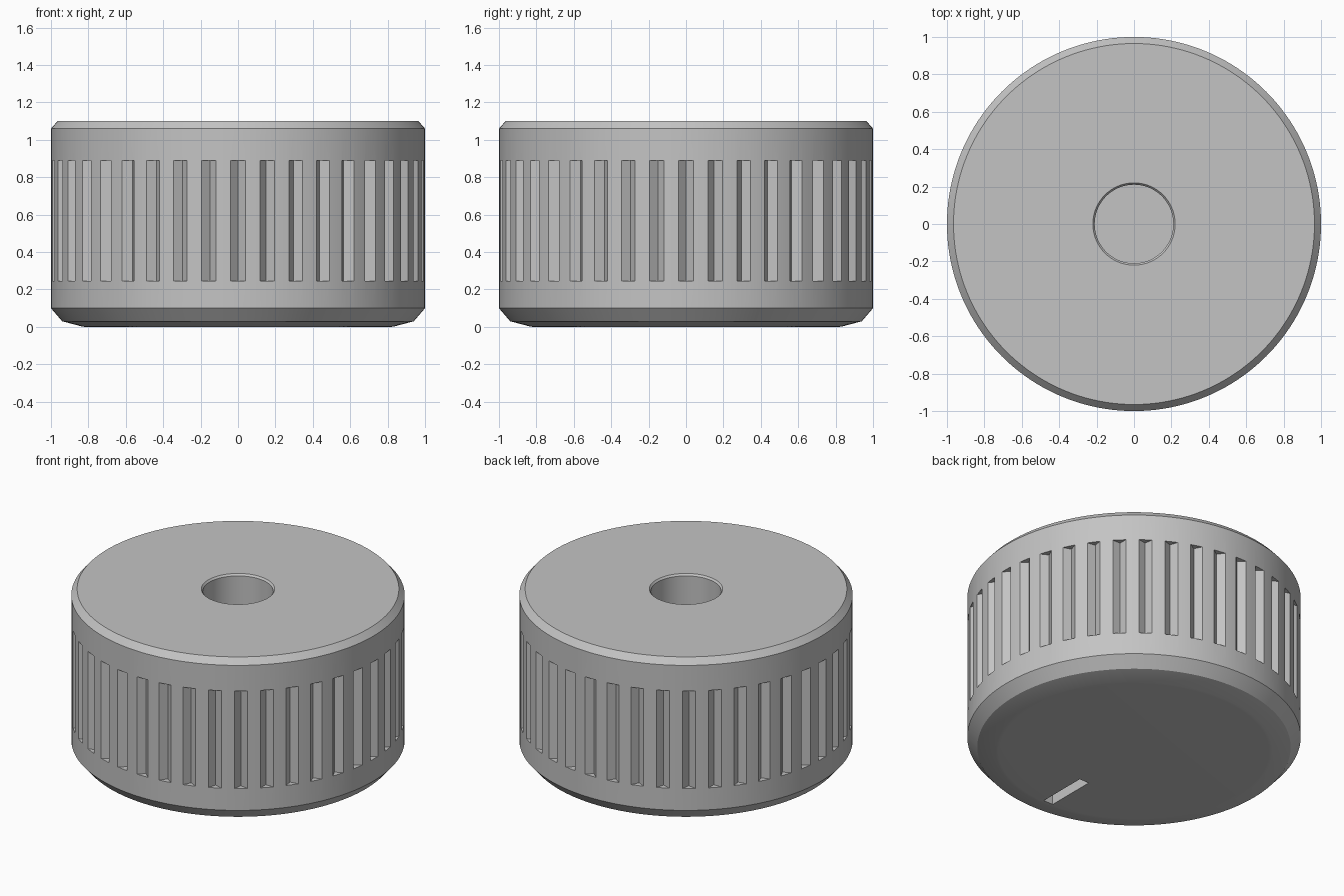
import bpy, bmesh, math

if "Cube" in bpy.data.objects:
    bpy.data.objects.remove(bpy.data.objects["Cube"])

SEG = 160
GROOVES = 40

grey = bpy.data.materials.new("plain grey")
grey.diffuse_color = (0.55, 0.55, 0.55, 1)
grey.use_nodes = True
grey.node_tree.nodes["Principled BSDF"].inputs["Base Color"].default_value = grey.diffuse_color


def make_object(name, bm):
    bmesh.ops.recalc_face_normals(bm, faces=bm.faces)
    mesh = bpy.data.meshes.new(name)
    bm.to_mesh(mesh)
    bm.free()
    mesh.materials.append(grey)
    ob = bpy.data.objects.new(name, mesh)
    bpy.context.collection.objects.link(ob)
    return ob


def lathe(name, profile):
    """Turn an (r, z) profile around z, closing both ends with flat discs."""
    bm = bmesh.new()
    rings = []
    for r, z in profile:
        rings.append([bm.verts.new((r * math.cos(2 * math.pi * i / SEG),
                                    r * math.sin(2 * math.pi * i / SEG), z))
                      for i in range(SEG)])
    for a, b in zip(rings, rings[1:]):
        for i in range(SEG):
            j = (i + 1) % SEG
            bm.faces.new((a[i], a[j], b[j], b[i]))
    bm.faces.new(rings[0])
    bm.faces.new(rings[-1])
    return make_object(name, bm)


def add_prism(bm, outline, z0, z1):
    low = [bm.verts.new((x, y, z0)) for x, y in outline]
    high = [bm.verts.new((x, y, z1)) for x, y in outline]
    bm.faces.new(low)
    bm.faces.new(high)
    n = len(outline)
    for i in range(n):
        j = (i + 1) % n
        bm.faces.new((low[i], low[j], high[j], high[i]))


# Knob body: crowned face below, chamfered rim and blind shaft hole on top
body = lathe("knob_body", [
    (0.81, 0.0), (0.83, 0.001), (0.94, 0.03), (1.0, 0.10),
    (1.0, 1.06), (0.965, 1.10),
    (0.22, 1.10), (0.21, 1.088), (0.21, 0.35)])

# V-shaped grip grooves around the side
bm = bmesh.new()
for k in range(GROOVES):
    a = 2 * math.pi * k / GROOVES
    c, s = math.cos(a), math.sin(a)
    tri = [(0.96, 0.0), (1.04, 0.08), (1.04, -0.08)]
    add_prism(bm, [(x * c - y * s, x * s + y * c) for x, y in tri], 0.245, 0.89)
groove_cutter = make_object("groove_cutter", bm)

# Pointer slot in the lower face
bm = bmesh.new()
add_prism(bm, [(-0.035, -0.80), (0.035, -0.80), (0.035, -0.465), (-0.035, -0.465)],
          -0.05, 0.07)
slot_cutter = make_object("slot_cutter", bm)

# Cut, then discard the cutters
bpy.context.view_layer.objects.active = body
body.select_set(True)
for cutter in (groove_cutter, slot_cutter):
    cutter.hide_render = True
    mod = body.modifiers.new("cut", 'BOOLEAN')
    mod.operation = 'DIFFERENCE'
    mod.solver = 'EXACT'
    mod.object = cutter
    bpy.ops.object.modifier_apply(modifier=mod.name)
    bpy.data.objects.remove(cutter)

bpy.ops.object.shade_smooth_by_angle(angle=math.radians(25))
